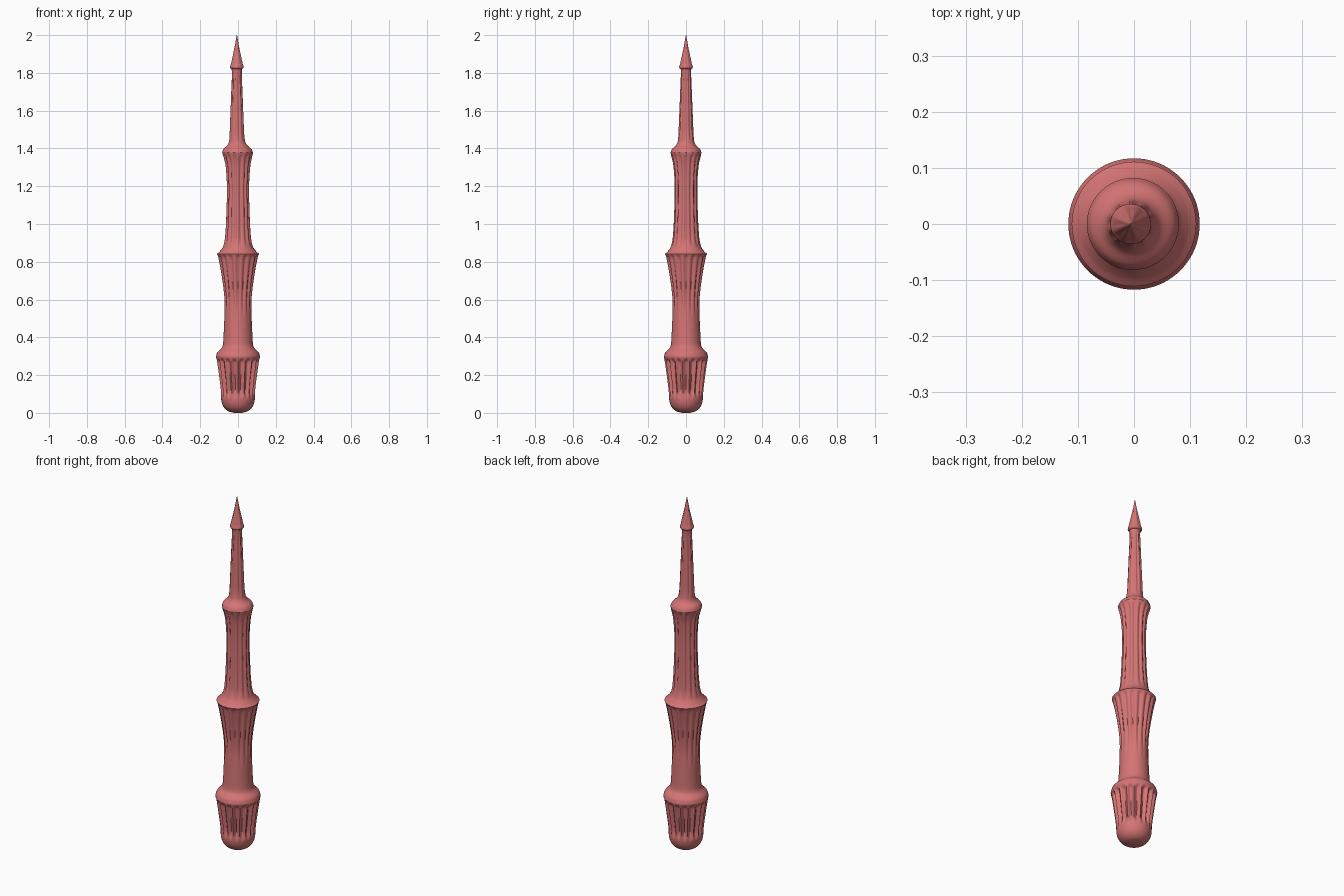
import bpy, bmesh, math

old = bpy.data.objects.get("Cube")
if old:
    bpy.data.objects.remove(old, do_unlink=True)

clay = bpy.data.materials.new("dusty_red")
clay.use_nodes = True
COLOR = (0.66, 0.175, 0.175, 1)
clay.diffuse_color = COLOR
clay.node_tree.nodes["Principled BSDF"].inputs["Base Color"].default_value = COLOR


def smooth(a, b, t):
    t = min(1, max(0, (t - a) / (b - a)))
    return t * t * (3 - 2 * t)


def spline(points, steps):
    """Curve through the (radius, height) points."""
    out = []
    for i in range(len(points) - 1):
        p0, p1, p2, p3 = (points[min(max(i + k, 0), len(points) - 1)] for k in (-1, 0, 1, 2))
        for s in range(steps):
            t = s / steps
            z = p1[1] + (p2[1] - p1[1]) * t
            span = p2[1] - p1[1]
            m1 = (p2[0] - p0[0]) / (p2[1] - p0[1]) * span
            m2 = (p3[0] - p1[0]) / (p3[1] - p1[1]) * span
            r = ((2 * t**3 - 3 * t**2 + 1) * p1[0] + (t**3 - 2 * t**2 + t) * m1
                 + (3 * t**2 - 2 * t**3) * p2[0] + (t**3 - t**2) * m2)
            out.append((max(r, 0.0005), z))
    return out + [points[-1]]


def fluted(name, points, count=18, depth=0.0, low=(0, 1), high=(2, 3), sharp=1, steps=6):
    """Turned section with grooves that fade in over low and out over high."""
    bm = bmesh.new()
    sides = count * 8
    rings = []
    for r, z in spline(points, steps):
        fade = smooth(*low, z) * (1 - smooth(*high, z))
        lean = -0.006 * smooth(1.3, 1.5, z)
        ring = []
        for i in range(sides):
            a = math.tau * i / sides
            groove = (0.5 + 0.5 * math.cos(count * a)) ** sharp
            q = r - depth * fade * groove
            ring.append(bm.verts.new((q * math.cos(a) + lean, q * math.sin(a), z)))
        rings.append(ring)
    for lower, upper in zip(rings, rings[1:]):
        for i in range(sides):
            j = (i + 1) % sides
            bm.faces.new((lower[i], lower[j], upper[j], upper[i]))
    bm.faces.new(rings[0][::-1])
    bm.faces.new(rings[-1])
    mesh = bpy.data.meshes.new(name)
    bm.to_mesh(mesh)
    bm.free()
    mesh.materials.append(clay)
    obj = bpy.data.objects.new(name, mesh)
    bpy.context.collection.objects.link(obj)
    bpy.ops.object.select_all(action="DESELECT")
    obj.select_set(True)
    bpy.context.view_layer.objects.active = obj
    bpy.ops.object.shade_smooth_by_angle(angle=math.radians(50))


# Rounded foot with deep grooves ending under the lip
fluted("fluted_base", [(0.02, 0), (0.05, 0.008), (0.075, 0.03), (0.088, 0.065),
                       (0.092, 0.12), (0.102, 0.2), (0.112, 0.27), (0.117, 0.298)],
       depth=0.016, low=(0.07, 0.13), high=(0.268, 0.292), sharp=0.8, steps=8)

# Lower shaft, plain at the bottom and flaring into a fluted collar
fluted("lower_shaft", [(0.117, 0.298), (0.109, 0.32), (0.085, 0.345), (0.078, 0.38),
                       (0.072, 0.55), (0.075, 0.63), (0.09, 0.74), (0.106, 0.825),
                       (0.111, 0.842)],
       count=16, depth=0.009, low=(0.45, 0.7), high=(0.82, 0.84), sharp=1.5)

# Upper shaft with shallow grooves between two collars
fluted("upper_shaft", [(0.111, 0.842), (0.096, 0.856), (0.08, 0.88), (0.07, 0.93),
                       (0.063, 1.05), (0.06, 1.2), (0.067, 1.31), (0.078, 1.36),
                       (0.082, 1.378)],
       count=14, depth=0.007, low=(0.86, 0.94), high=(1.35, 1.376), sharp=1.5)

# Slender spire rising from the top collar
fluted("spire", [(0.082, 1.378), (0.073, 1.398), (0.052, 1.418), (0.043, 1.44),
                 (0.037, 1.55), (0.031, 1.7), (0.027, 1.8), (0.028, 1.822)],
       count=10, depth=0.004, low=(1.42, 1.48), high=(1.78, 1.82), sharp=1.2)

# Pointed tip with a small lip
fluted("pointed_tip", [(0.028, 1.82), (0.036, 1.828), (0.032, 1.85), (0.021, 1.9),
                       (0.01, 1.95), (0.001, 2.0)],
       count=8, depth=0.002, low=(1.83, 1.85), high=(1.9, 1.97))
